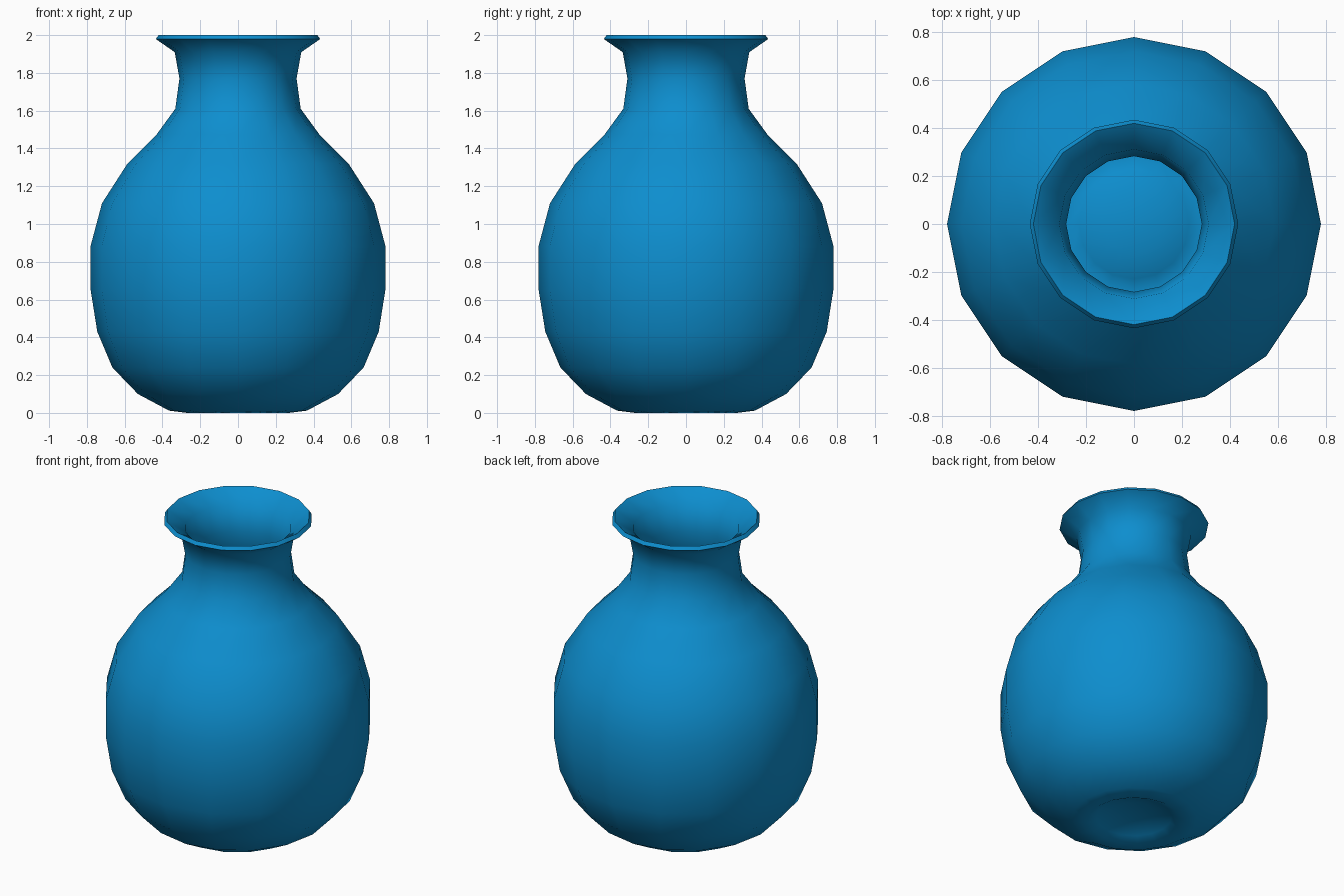
import bpy, bmesh, math

if "Cube" in bpy.data.objects:
    bpy.data.objects.remove(bpy.data.objects["Cube"])

# one glazed blue colour
blue = bpy.data.materials.new("vase blue")
blue.diffuse_color = (0.004, 0.27, 0.62, 1)
blue.use_nodes = True
blue.node_tree.nodes["Principled BSDF"].inputs["Base Color"].default_value = blue.diffuse_color

SIDES = 16
# outer profile (radius, height): hollow foot, belly, shoulder, neck, flared lip
profile = [(0.12, 0.055), (0.22, 0.025), (0.27, 0.0), (0.365, 0.012), (0.53, 0.10),
           (0.665, 0.24), (0.745, 0.43), (0.78, 0.65), (0.78, 0.885), (0.72, 1.11),
           (0.585, 1.32), (0.43, 1.475), (0.332, 1.61), (0.31, 1.77),
           (0.335, 1.91), (0.435, 1.979)]

# revolve the profile into a single-walled shell
bm = bmesh.new()
rings = [[bm.verts.new((r * math.cos(2 * math.pi * i / SIDES),
                        r * math.sin(2 * math.pi * i / SIDES), z))
          for i in range(SIDES)] for r, z in profile]
centre = bm.verts.new((0, 0, 0.06))
for i in range(SIDES):
    j = (i + 1) % SIDES
    bm.faces.new((centre, rings[0][j], rings[0][i]))
    for a, b in zip(rings, rings[1:]):
        bm.faces.new((a[i], a[j], b[j], b[i]))
mesh = bpy.data.meshes.new("vase")
for f in bm.faces:
    f.smooth = True
bm.to_mesh(mesh)
bm.free()
mesh.materials.append(blue)
vase = bpy.data.objects.new("vase", mesh)
bpy.context.collection.objects.link(vase)

# wall thickness, grown inwards
wall = vase.modifiers.new("wall", 'SOLIDIFY')
wall.thickness = 0.026
wall.offset = -1
wall.use_even_offset = True

# smooth sides with a crisp lip edge
bpy.context.view_layer.objects.active = vase
vase.select_set(True)
bpy.ops.object.modifier_apply(modifier="wall")
bpy.ops.object.shade_smooth_by_angle(angle=math.radians(60))
